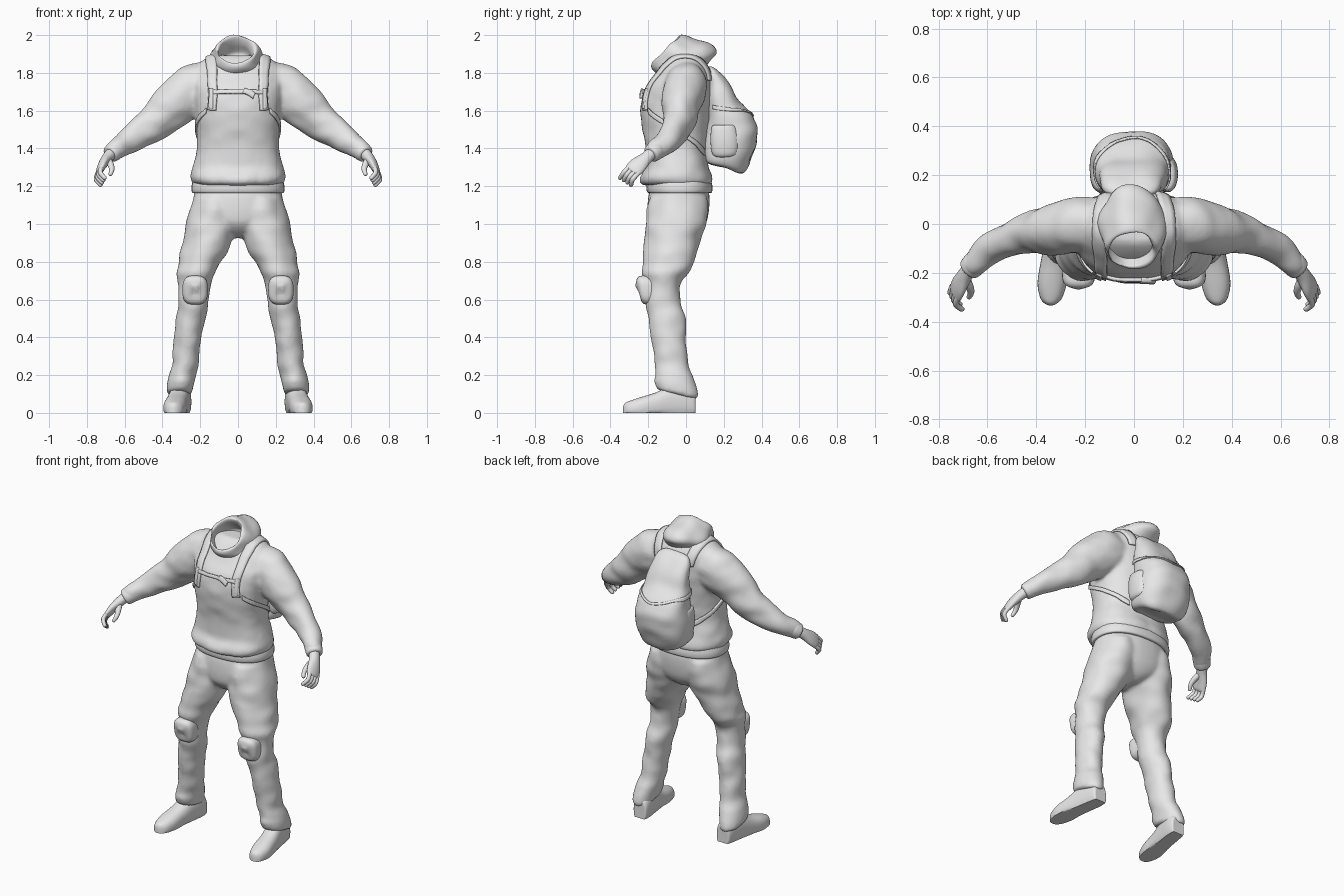
import bpy, bmesh, math
from mathutils import Vector as V, noise

grey = bpy.data.materials.new("plain_grey")
grey.diffuse_color = (0.8, 0.8, 0.8, 1)


def finish(name, bm, mirror=False, wrinkle=0.0, freq=9):
    """Turn a bmesh into a smooth object, with optional cloth wrinkles."""
    bmesh.ops.recalc_face_normals(bm, faces=bm.faces)
    bm.normal_update()
    if wrinkle:
        moves = [(v, v.normal * wrinkle * noise.noise(V((v.co.x, v.co.y, v.co.z * 1.5)) * freq)) for v in bm.verts]
        for v, d in moves:
            v.co += d
    me = bpy.data.meshes.new(name)
    bm.to_mesh(me)
    bm.free()
    me.materials.append(grey)
    me.shade_smooth()
    me.set_sharp_from_angle(angle=math.radians(50))
    ob = bpy.data.objects.new(name, me)
    bpy.context.collection.objects.link(ob)
    if mirror:
        ob.modifiers.new("Mirror", "MIRROR")
    return ob


def blend(name, parts):
    """Merge parts and their mirror images into one continuous garment."""
    bm = bmesh.new()
    for ob in parts:
        bm.from_mesh(ob.data)
        bpy.data.objects.remove(ob)
    ob = finish(name, bm, mirror=True)
    ob.modifiers["Mirror"].use_mirror_merge = False
    rm = ob.modifiers.new("Fuse", "REMESH")
    rm.mode, rm.voxel_size, rm.use_smooth_shade = "VOXEL", 0.011, True
    sm = ob.modifiers.new("Soften", "SMOOTH")
    sm.factor, sm.iterations = 0.5, 6
    return ob


def spline(pts, steps):
    """Catmull-Rom through a list of vectors."""
    out = []
    for i in range(len(pts) - 1):
        p0, p1, p2, p3 = pts[max(i - 1, 0)], pts[i], pts[i + 1], pts[min(i + 2, len(pts) - 1)]
        for k in range(steps):
            t = k / steps
            out.append(0.5 * (2 * p1 + (p2 - p0) * t + (2 * p0 - 5 * p1 + 4 * p2 - p3) * t * t
                              + (3 * p1 - p0 - 3 * p2 + p3) * t ** 3))
    return out + [pts[-1]]


def loft(name, rings, p=2.0, steps=4, seg=28, floor=False, **kw):
    """Skin superellipse rings given as (centre, half axis a, half axis b)."""
    cs, aa, bb = (spline([V(r[i]) for r in rings], steps) for i in range(3))
    bm = bmesh.new()
    loops = []
    for c, a, b in zip(cs, aa, bb):
        loop = []
        for k in range(seg):
            t = 2 * math.pi * k / seg
            co, si = math.cos(t), math.sin(t)
            q = c + a * math.copysign(abs(co) ** (2 / p), co) + b * math.copysign(abs(si) ** (2 / p), si)
            if floor:
                q.z = max(q.z, 0)
            loop.append(bm.verts.new(q))
        loops.append(loop)
    for l0, l1 in zip(loops, loops[1:]):
        for k in range(seg):
            j = (k + 1) % seg
            bm.faces.new((l0[k], l0[j], l1[j], l1[k]))
    bm.faces.new(loops[0])
    bm.faces.new(loops[-1])
    return finish(name, bm, **kw)


def fb(x, rx, yf, zf, yb, zb):
    """Ring from its front point and back point."""
    return (x, (yf + yb) / 2, (zf + zb) / 2), (rx, 0, 0), (0, (yb - yf) / 2, (zb - zf) / 2)


def tube(name, path, up=(0, 0, 1), **kw):
    """Loft along a path of (x, y, z, upright radius, sideways radius)."""
    pts = [V(q[:3]) for q in path]
    rings = []
    for i, q in enumerate(path):
        t = (pts[min(i + 1, len(pts) - 1)] - pts[max(i - 1, 0)]).normalized()
        side = t.cross(V(up)).normalized()
        rings.append((pts[i], side * q[4], side.cross(t) * q[3]))
    return loft(name, rings, **kw)


def ribbon(name, pts, across, target, thick=0.012, mirror=False):
    """Webbing strip that hugs a target part."""
    across = V(across)
    bm = bmesh.new()
    rows = [[bm.verts.new(c + across * s) for s in (-1, -0.33, 0.33, 1)] for c in spline([V(q) for q in pts], 6)]
    for r0, r1 in zip(rows, rows[1:]):
        for k in range(3):
            bm.faces.new((r0[k], r0[k + 1], r1[k + 1], r1[k]))
    ob = finish(name, bm)
    sw = ob.modifiers.new("Hug", "SHRINKWRAP")
    sw.target, sw.wrap_mode, sw.offset = target, "OUTSIDE_SURFACE", 0.005
    so = ob.modifiers.new("Thickness", "SOLIDIFY")
    so.thickness, so.offset = thick, 0
    if mirror:
        ob.modifiers.new("Mirror", "MIRROR")
    return ob


# sweater with sleeves, bloused over the hem
body = loft("body", [fb(0, rx, yf, z, yb, z) for z, rx, yf, yb in (
    (1.205, .215, -.19, .12), (1.215, .238, -.235, .14), (1.25, .252, -.24, .14), (1.31, .238, -.215, .12),
    (1.42, .215, -.215, .11), (1.52, .218, -.235, .12), (1.62, .23, -.24, .13), (1.71, .24, -.222, .135),
    (1.79, .24, -.165, .13), (1.85, .2, -.12, .105), (1.88, .15, -.09, .08), (1.89, .09, -.07, .05))],
    p=2.3, seg=48, steps=5, wrinkle=.008)
sleeve = tube("sleeve", [(.13, .0, 1.74, .125, .11), (.24, -.005, 1.71, .134, .115), (.33, -.025, 1.64, .122, .102),
                         (.455, -.042, 1.525, .096, .078), (.585, -.1, 1.437, .067, .063),
                         (.65, -.16, 1.392, .051, .051), (.672, -.182, 1.374, .044, .046)],
              steps=6, wrinkle=.01, freq=10)
torso = blend("sweater", [body, sleeve])
loft("shirt_hem", [fb(0, rx, yf, z, yb, z) for z, rx, yf, yb in (
    (1.165, .23, -.19, .12), (1.168, .244, -.205, .137), (1.20, .246, -.21, .14), (1.24, .235, -.2, .13))],
    p=2.3, seg=40)
tube("sleeve_cuff", [(.64, -.152, 1.398, .046, .046), (.65, -.16, 1.39, .051, .051),
                     (.672, -.182, 1.372, .047, .048), (.678, -.188, 1.367, .038, .04)], mirror=True)

# hands, palms turned inward and a little down
w = V((-.35, -.73, .58))
tube("palm", [(.667, -.178, 1.378, .033, .031), (.692, -.21, 1.35, .034, .029), (.716, -.25, 1.315, .046, .024),
              (.73, -.28, 1.285, .046, .018), (.734, -.29, 1.274, .038, .01)], up=w, mirror=True)
for i in range(4):
    t = i - 1.5
    k = V((.73, -.275, 1.288)) + w * t * .021
    m, e = k + V((.01, -.03, -.033)), k + V((-.014, -.045 - .004 * t, -.063))
    tube(f"finger_{i + 1}", [(*k, .013, .013), (*m, .013, .013), (*e, .011, .011),
                             (*(e + V((-.006, -.002, -.006))), .004, .004)],
         up=(1, 0, 0), seg=10, mirror=True)
tube("thumb", [(.695, -.215, 1.345, .02, .02), (.676, -.252, 1.318, .018, .016), (.668, -.28, 1.288, .014, .013),
               (.676, -.3, 1.262, .01, .01), (.678, -.303, 1.257, .003, .003)], up=(1, 0, 0), seg=12, mirror=True)

# hood: bulging roll, thin rim, then the hollow inside
loft("hood", [fb(-.008, rx, *q) for rx, q in (
    (.10, (-.10, 1.80, .09, 1.83)), (.118, (-.15, 1.80, .125, 1.86)), (.134, (-.172, 1.815, .16, 1.905)),
    (.132, (-.183, 1.83, .135, 1.945)), (.12, (-.185, 1.842, .04, 1.985)), (.108, (-.182, 1.85, -.02, 2.0)),
    (.094, (-.172, 1.853, -.035, 1.99)), (.088, (-.155, 1.835, -.015, 1.95)), (.085, (-.13, 1.815, .03, 1.9)),
    (.03, (-.06, 1.825, 0, 1.86)))], seg=40, wrinkle=.016, freq=9)

# trousers
seat = loft("seat", [fb(0, rx, yf, z, yb, z) for z, rx, yf, yb in (
    (1.2, .225, -.185, .115), (1.14, .236, -.2, .125), (1.06, .245, -.205, .12), (1.0, .2, -.195, .105),
    (.95, .09, -.15, .07), (.925, .03, -.1, .02))], p=2.2, seg=40)
leg = loft("leg", [fb(x, rx, yf, zf, yb, zb) for x, rx, yf, zf, yb, zb in (
    (.12, .112, -.195, 1.14, .115, 1.14), (.14, .135, -.214, 1.0, .11, 1.02), (.16, .132, -.222, .9, .08, .92),
    (.197, .114, -.228, .8, .045, .82), (.222, .104, -.235, .74, .025, .755), (.229, .086, -.215, .69, -.025, .69),
    (.236, .08, -.212, .6, -.03, .6), (.25, .078, -.2, .5, -.004, .5), (.265, .074, -.182, .4, 0, .4),
    (.282, .072, -.168, .26, .018, .25), (.294, .07, -.16, .2, .035, .19), (.302, .071, -.168, .17, .055, .14),
    (.306, .068, -.157, .135, .068, .085), (.306, .06, -.14, .122, .055, .073))],
    steps=6, seg=36, wrinkle=.01, freq=9)
blend("trousers", [seat, leg])
loft("knee_pad", [((.227, y, .65), (rx, 0, 0), (0, -.012, rz)) for y, rx, rz in (
    (-.17, .064, .074), (-.215, .067, .077), (-.238, .061, .071), (-.25, .045, .055), (-.256, .015, .02))],
    p=3, seg=32, mirror=True)

# shoes with flat soles
loft("shoe", [((x, y, (top - .03) / 2), (rx, 0, 0), (0, 0, (top + .03) / 2)) for y, x, rx, top in (
    (.05, .295, .03, .09), (.045, .296, .045, .12), (0, .3, .053, .15), (-.08, .312, .055, .145),
    (-.16, .325, .058, .108), (-.24, .335, .06, .083), (-.3, .339, .046, .063), (-.325, .341, .026, .05),
    (-.333, .341, .008, .03))], p=2.4, floor=True, mirror=True)

# backpack with lid seam and shallow side pouches
pack = loft("backpack", [fb(-.008, hw, yf, zf, yb, zb) for hw, yf, zf, yb, zb in (
    (.09, .14, 1.325, .285, 1.268), (.135, .10, 1.325, .305, 1.272), (.16, .09, 1.35, .33, 1.31),
    (.172, .095, 1.43, .368, 1.41), (.167, .105, 1.5, .377, 1.5), (.155, .11, 1.58, .35, 1.57),
    (.142, .112, 1.66, .285, 1.65), (.13, .112, 1.74, .24, 1.73), (.118, .112, 1.79, .195, 1.785),
    (.09, .118, 1.822, .165, 1.812), (.04, .13, 1.83, .15, 1.822))], p=2.5, seg=40, wrinkle=.01)
loft("pack_pouch", [fb(.137, rx, yf, z, yb, z) for z, rx, yf, yb in (
    (1.35, .015, .17, .23), (1.37, .036, .14, .27), (1.44, .043, .13, .28), (1.51, .035, .135, .265),
    (1.525, .022, .15, .25))], p=2.2, mirror=True)
ribbon("pack_lid_edge", [(-.15, .13, 1.62), (-.14, .25, 1.6), (-.08, .33, 1.59), (0, .36, 1.58), (.07, .33, 1.59),
                         (.13, .25, 1.6), (.14, .13, 1.62)], (0, .002, .01), pack, .006)

# harness webbing
ribbon("shoulder_strap", [(.155, -.245, 1.6), (.152, -.25, 1.7), (.15, -.2, 1.8), (.15, -.1, 1.88), (.145, 0, 1.9),
                          (.13, .1, 1.85), (.115, .15, 1.76)], (.032, 0, 0), torso, .012, True)
ribbon("chest_strap", [(-.17, -.25, 1.71), (0, -.26, 1.71), (.17, -.25, 1.71)], (0, 0, .012), torso, .016)
ribbon("chest_buckle", [(.03, -.26, 1.715), (.06, -.26, 1.705), (.09, -.26, 1.685)], (.006, 0, .016), torso, .026)
ribbon("strap_tail", [(.16, -.26, 1.61), (.162, -.26, 1.66), (.162, -.25, 1.73)], (.015, 0, 0), torso, .026, True)
ribbon("side_strap", [(.17, -.2, 1.6), (.21, -.1, 1.53), (.23, 0, 1.47), (.2, .09, 1.42), (.13, .13, 1.38)],
       (0, 0, .013), torso, .01, True)
